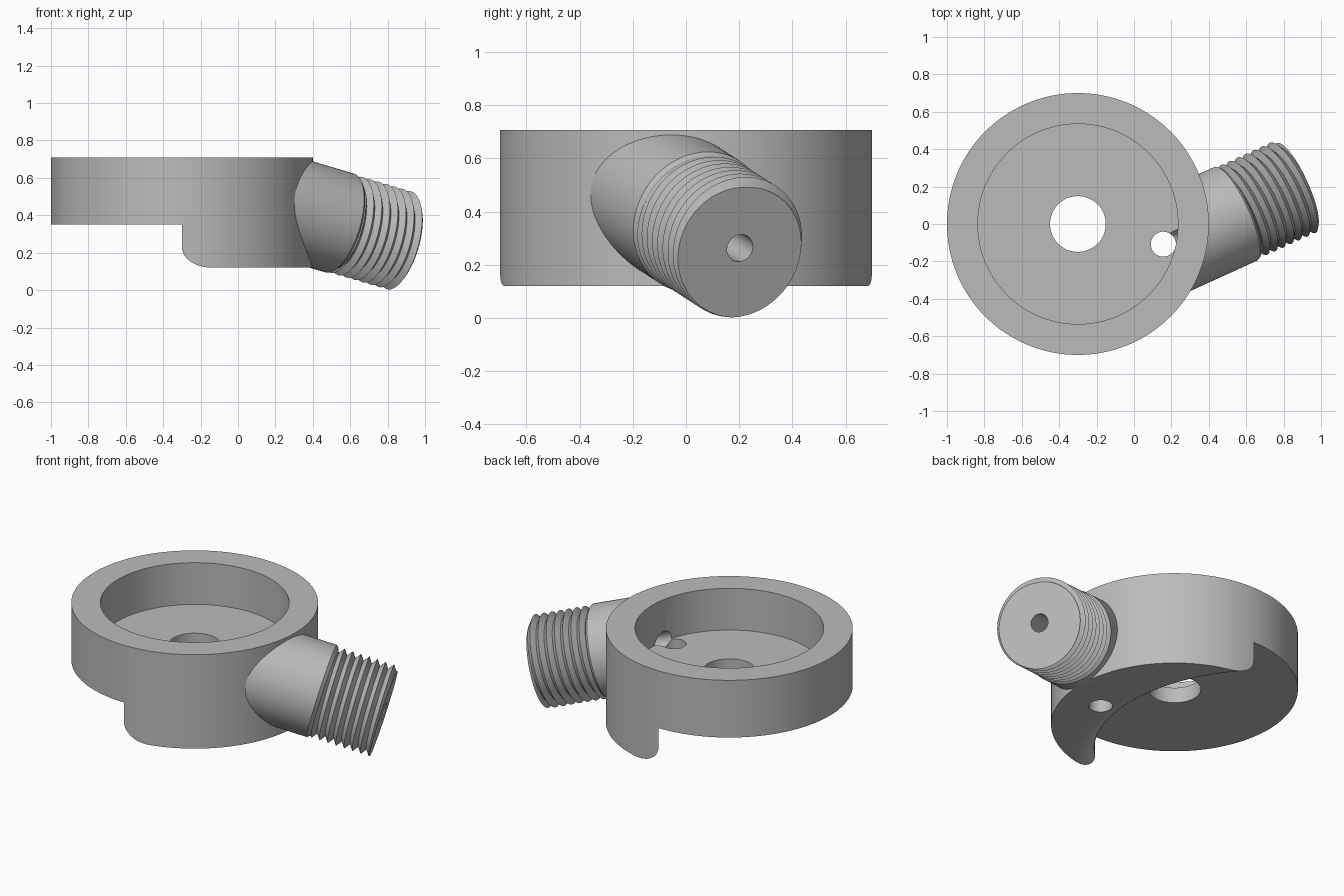
import bpy, bmesh, math
from mathutils import Matrix, Vector

if "Cube" in bpy.data.objects:
    bpy.data.objects.remove(bpy.data.objects["Cube"])

SEG = 128
CX = -0.3                      # centre of the cup in x

grey = bpy.data.materials.new("grey metal")
grey.diffuse_color = (0.5, 0.5, 0.5, 1)
grey.use_nodes = True
grey.node_tree.nodes["Principled BSDF"].inputs["Base Color"].default_value = grey.diffuse_color

# frame of the angled nozzle: local z points out along its axis
FRAME = (Matrix.Translation((0.87, 0.203, 0.263))
         @ Matrix.Rotation(math.radians(24.5), 4, 'Z')
         @ Matrix.Rotation(math.radians(105), 4, 'Y'))


def finish(name, bm, matrix=Matrix()):
    bmesh.ops.recalc_face_normals(bm, faces=bm.faces)
    bm.transform(matrix)
    mesh = bpy.data.meshes.new(name)
    bm.to_mesh(mesh)
    bm.free()
    mesh.materials.append(grey)
    obj = bpy.data.objects.new(name, mesh)
    bpy.context.collection.objects.link(obj)
    return obj


def lathe(name, profile, matrix=Matrix(), seg=SEG):
    """Closed solid from (radius, z) points, capped at both ends."""
    bm = bmesh.new()
    rings = [[bm.verts.new((r * math.cos(2 * math.pi * i / seg),
                            r * math.sin(2 * math.pi * i / seg), z))
              for i in range(seg)] for r, z in profile]
    for a, b in zip(rings, rings[1:]):
        for i in range(seg):
            j = (i + 1) % seg
            bm.faces.new((a[i], a[j], b[j], b[i]))
    bm.faces.new(rings[0])
    bm.faces.new(rings[-1])
    return finish(name, bm, matrix)


def at(x, y):
    return Matrix.Translation((x, y, 0))


def combine(obj, other, operation):
    mod = obj.modifiers.new(operation.lower(), 'BOOLEAN')
    mod.operation, mod.solver, mod.object = operation, 'EXACT', other
    bpy.context.view_layer.objects.active = obj
    bpy.ops.object.modifier_apply(modifier=mod.name)
    bpy.data.objects.remove(other)


def smooth(obj, angle):
    bpy.ops.object.select_all(action='DESELECT')
    obj.select_set(True)
    bpy.context.view_layer.objects.active = obj
    bpy.ops.object.shade_smooth_by_angle(angle=math.radians(angle))


# cup body, with a step under its left side rounded at the lower edge
cup = lathe("cup_with_nozzle", [(0.7, 0.12), (0.7, 0.708)], at(CX, 0), 160)
fillet = [(1.1 - 0.11 * math.cos(a), 0.23 - 0.11 * math.sin(a))
          for a in (math.radians(90 - 9 * i) for i in range(11))]
step = lathe("step_cutter", [(1.1, -0.2)] + fillet + [(0.99, 0.35)], at(-1.0, 0), 256)
combine(cup, step, 'DIFFERENCE')

# nozzle sleeve with chamfered shoulder and thread core
sleeve = lathe("sleeve", [(0.275, -0.85), (0.275, -0.372), (0.262, -0.358),
                          (0.235, -0.35), (0.23, -0.02)], FRAME)
combine(cup, sleeve, 'UNION')

# trim above the rim, then recess, centre hole, drain hole and nozzle bore
for cutter in (
        lathe("rim_trim", [(1.5, 0.708), (1.5, 1.5)], at(CX, 0)),
        lathe("recess", [(0.535, 0.447), (0.535, 1.2)], at(CX, 0)),
        lathe("centre_hole", [(0.149, -0.2), (0.149, 1.2)], at(CX, 0), 64),
        lathe("drain_hole", [(0.067, -0.2), (0.067, 0.6)], at(0.157, -0.108), 48),
        lathe("bore", [(0.053, -0.80), (0.053, 0.1)], FRAME, 48)):
    combine(cup, cutter, 'DIFFERENCE')
smooth(cup, 25)

# helical thread around the nozzle
N, PITCH, CREST, ROOT, LENGTH = 72, 0.049, 0.27, 0.236, 0.352
bm = bmesh.new()
crest, root = [], []
for k in range(-10 * N, 3 * N + 1):
    a, z = 2 * math.pi * k / N, PITCH * k / N
    c, s = math.cos(a), math.sin(a)
    crest.append(bm.verts.new((CREST * c, CREST * s, z)))
    root.append(bm.verts.new((ROOT * c, ROOT * s, z + PITCH / 2)))
for k in range(len(crest) - 1):
    bm.faces.new((crest[k], crest[k + 1], root[k + 1], root[k]))
    if k + N + 1 < len(crest):
        bm.faces.new((root[k], root[k + 1], crest[k + N + 1], crest[k + N]))
for z, n in ((0, 1), (-LENGTH, -1)):
    bmesh.ops.bisect_plane(bm, geom=bm.verts[:] + bm.edges[:] + bm.faces[:], dist=1e-6,
                           plane_co=(0, 0, z), plane_no=(0, 0, n), clear_outer=True)

# flat end face closing in to the bore, then a short bore lip
edges = [e for e in bm.edges if e.is_boundary and all(abs(v.co.z) < 1e-4 for v in e.verts)]
for z in (0, -0.03):
    out = bmesh.ops.extrude_edge_only(bm, edges=edges)["geom"]
    edges = [g for g in out if isinstance(g, bmesh.types.BMEdge)]
    for v in (g for g in out if isinstance(g, bmesh.types.BMVert)):
        flat = Vector((v.co.x, v.co.y, 0)).normalized() * 0.053
        v.co = (flat.x, flat.y, z)
thread = finish("nozzle_thread", bm, FRAME)
smooth(thread, 25)
